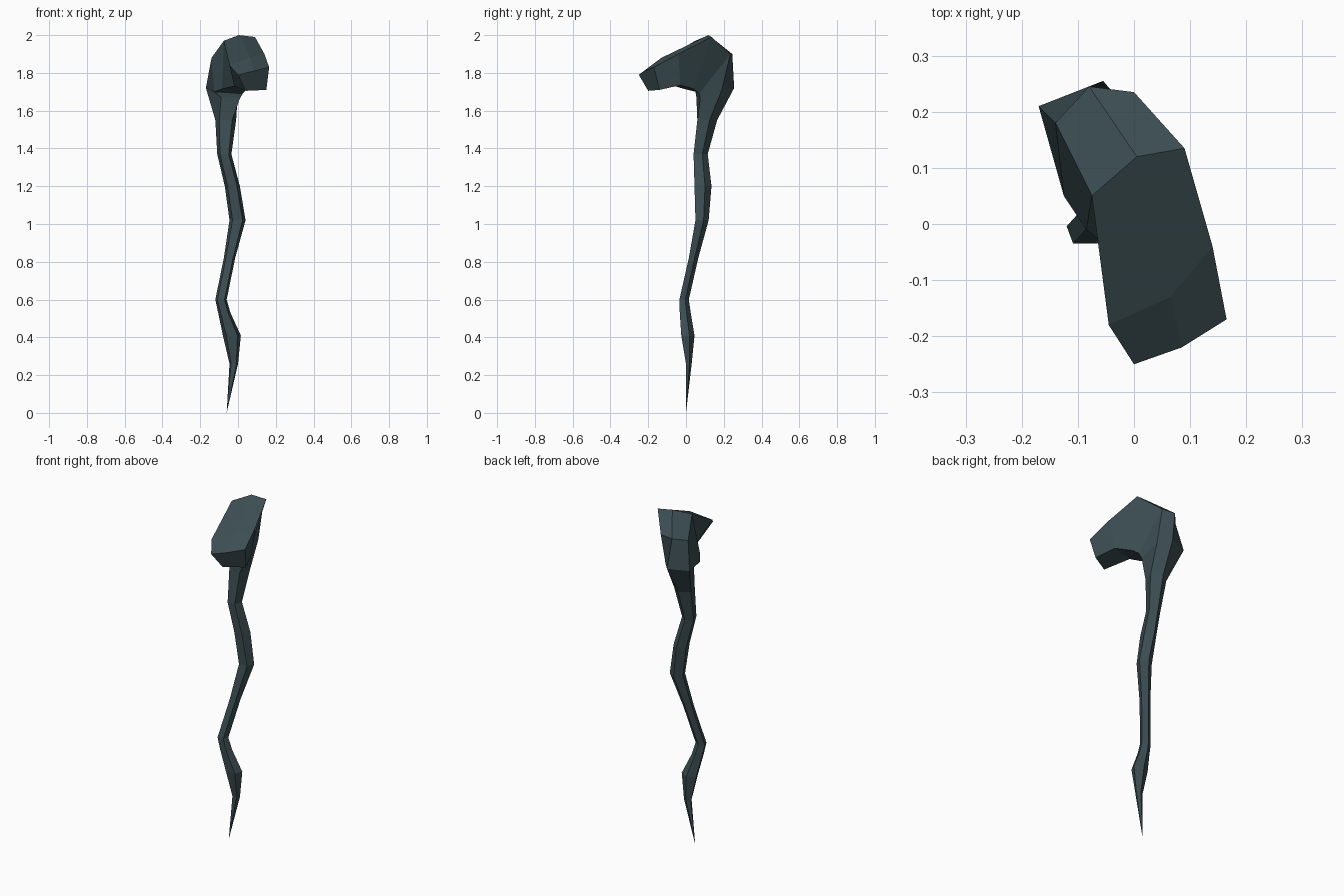
import bpy, bmesh, math

# Head sections from the nose back over the bend: left, ridge, right, under-right, under-left
head = [
    [(0, -.25, 1.79), (.085, -.22, 1.81), (.165, -.17, 1.83), (.15, -.14, 1.71), (.04, -.20, 1.705)],
    [(-.045, -.18, 1.84), (.065, -.13, 1.88), (.14, -.04, 1.90), (.11, -.03, 1.735), (-.02, -.06, 1.73)],
    [(-.075, .05, 1.97), (.005, .12, 2.0), (.09, .135, 1.99), (.045, .04, 1.715), (-.085, -.01, 1.715)],
    [(-.14, .18, 1.88), (-.08, .245, 1.90), (0, .235, 1.90), (.025, .07, 1.69), (-.125, .05, 1.70)],
    [(-.17, .21, 1.72), (-.055, .255, 1.72), (0, .19, 1.71), (.01, .075, 1.665), (-.09, .055, 1.67)],
]

# Crooked shaft sections: z, x min, x max, y min, y max
shaft = [
    (1.55, -.12, -.01, .06, .165),
    (1.37, -.11, -.035, .04, .115),
    (1.20, -.07, .01, .045, .135),
    (1.02, -.045, .04, .05, .12),
    (.82, -.075, -.015, .015, .065),
    (.60, -.12, -.06, -.035, .015),
    (.53, -.105, -.04, -.033, .025),
    (.41, -.08, .015, -.025, .045),
    (.26, -.045, 0, 0, .03),
]


def pentagon(z, x0, x1, y0, y1):
    """Five-sided section filling the given extents."""
    pts = [(math.cos(math.radians(162 - 72 * i)), math.sin(math.radians(162 - 72 * i))) for i in range(5)]
    return [((x0 + x1) / 2 + px / .951 * (x1 - x0) / 2,
             y0 + (py + .809) / 1.809 * (y1 - y0), z) for px, py in pts]


# Loft the whole stick as one skin
bm = bmesh.new()
rings = [[bm.verts.new(p) for p in ring] for ring in head + [pentagon(*s) for s in shaft]]
for a, b in zip(rings, rings[1:]):
    for i in range(5):
        j = (i + 1) % 5
        bm.faces.new((a[i], a[j], b[j], b[i]))
bm.faces.new(rings[0])

# Pointed foot
tip = bm.verts.new((-.06, 0, 0))
for i in range(5):
    bm.faces.new((rings[-1][i], rings[-1][(i + 1) % 5], tip))
bmesh.ops.recalc_face_normals(bm, faces=bm.faces)

mesh = bpy.data.meshes.new("walking_stick")
bm.to_mesh(mesh)
bm.free()
stick = bpy.data.objects.new("walking_stick", mesh)
bpy.context.collection.objects.link(stick)

# Dark wood colour
mat = bpy.data.materials.new("dark_wood")
mat.diffuse_color = (.045, .075, .085, 1)
mesh.materials.append(mat)
